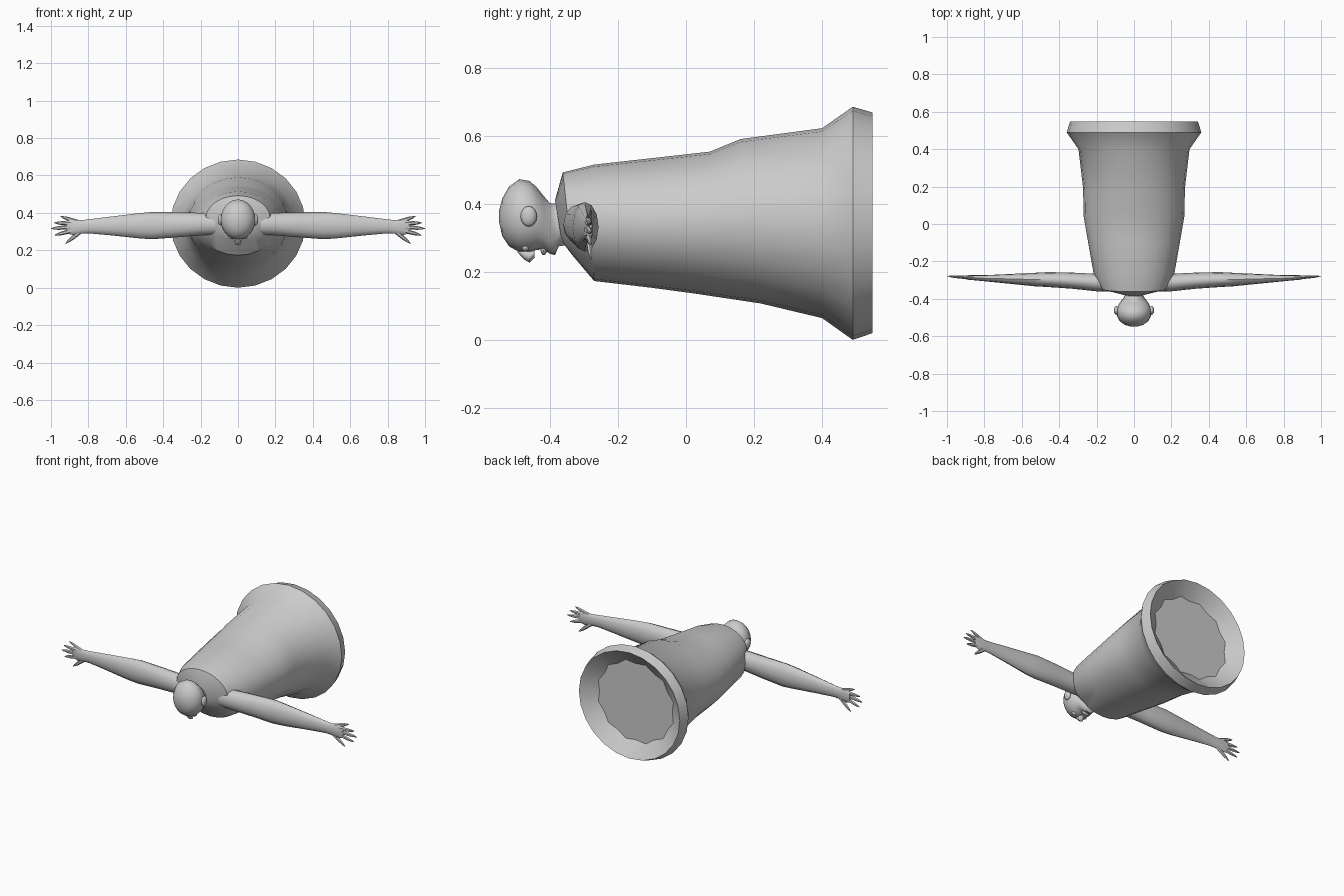
import bpy, bmesh, math
from mathutils import Vector, Matrix

if "Cube" in bpy.data.objects:
    bpy.data.objects.remove(bpy.data.objects["Cube"])

X, Y, Z = Vector((1, 0, 0)), Vector((0, 1, 0)), Vector((0, 0, 1))


def oval(c, u, v, n):
    """Ring of n points round c with half-axes u and v."""
    return [Vector(c) + u * math.cos(2 * math.pi * i / n) + v * math.sin(2 * math.pi * i / n)
            for i in range(n)]


def finish(name, bm, angle=40, mirror=False):
    bmesh.ops.recalc_face_normals(bm, faces=bm.faces)
    me = bpy.data.meshes.new(name)
    bm.to_mesh(me)
    bm.free()
    ob = bpy.data.objects.new(name, me)
    bpy.context.collection.objects.link(ob)
    if mirror:
        ob.modifiers.new("Mirror", 'MIRROR').use_mirror_merge = False
    bpy.ops.object.select_all(action='DESELECT')
    ob.select_set(True)
    bpy.context.view_layer.objects.active = ob
    bpy.ops.object.shade_smooth_by_angle(angle=math.radians(angle))
    return ob


def skin(bm, rings):
    """Bridge rings into a closed, capped tube."""
    vs = [[bm.verts.new(p) for p in r] for r in rings]
    n = len(rings[0])
    for a, b in zip(vs, vs[1:]):
        for i in range(n):
            j = (i + 1) % n
            bm.faces.new((a[i], a[j], b[j], b[i]))
    bm.faces.new(vs[0])
    bm.faces.new(vs[-1])


# robe: (y at back, y at chest, z low, z high, half width)
robe_sections = [
    (-.385, -.365, .29, .41, .06), (-.362, -.335, .25, .492, .172),
    (-.27, -.27, .173, .515, .215), (-.10, -.10, .153, .534, .245),
    (.07, .02, .137, .553, .27), (.16, .22, .107, .59, .272),
    (.40, .40, .064, .622, .297), (.49, .49, 0, .685, .36),
    (.548, .548, .02, .668, .342)]
rings = []
for yt, yb, lo, hi, rx in robe_sections:
    h = (hi - lo) / 2
    rings.append(oval((0, (yt + yb) / 2, (lo + hi) / 2), X * rx,
                      Z * h + Y * (yt - yb) / 2, 24))
# underside of the hem with a zigzag inner edge
centre = Vector((0, .485, .344))
rings.append([centre + (p - Vector((0, .548, .344))) * (.77 if i % 2 else .72)
              for i, p in enumerate(rings[-1])])
for p in rings[-1]:
    p.y = .485
bm = bmesh.new()
skin(bm, rings)
finish("robe", bm, 35)

# head and neck: (y, z low, z high, half width)
bm = bmesh.new()
skin(bm, [oval((0, y, (lo + hi) / 2), X * rx, Z * (hi - lo) / 2, 20) for y, lo, hi, rx in [
    (-.549, .345, .38, .015), (-.54, .305, .415, .048), (-.52, .275, .45, .076),
    (-.49, .258, .472, .092), (-.46, .258, .467, .093), (-.44, .264, .45, .087),
    (-.42, .266, .425, .076), (-.40, .253, .402, .060), (-.385, .249, .40, .05),
    (-.374, .275, .402, .047), (-.34, .28, .41, .055)]])
finish("head", bm, 60)


def blobs(name, items, mirror):
    bm = bmesh.new()
    for c, r in items:
        bmesh.ops.create_uvsphere(bm, u_segments=12, v_segments=8, radius=1,
                                  matrix=Matrix.Translation(c) @ Matrix.Diagonal((*r, 1)))
    finish(name, bm, 60, mirror)


# facial features
blobs("ears", [((.094, -.462, .363), (.014, .024, .03))], True)
blobs("eyes", [((.035, -.472, .272), (.016, .011, .012))], True)
blobs("lips", [((0, -.418, .262), (.026, .009, .013))], False)
bm = bmesh.new()
skin(bm, [oval((0, y, z), X * r, Z * t, 8) for y, z, r, t in [
    (-.495, .265, .008, .008), (-.475, .25, .012, .014),
    (-.46, .245, .019, .018), (-.445, .252, .012, .010)]])
finish("nose", bm, 60)

# arms and palms: (x, y, z, half depth, half height)
bm = bmesh.new()
skin(bm, [oval((x, y, z), Y * a, Z * b, 12) for x, y, z, a, b in [
    (.12, -.312, .34, .05, .058), (.20, -.313, .34, .047, .06),
    (.33, -.303, .336, .043, .067), (.46, -.297, .332, .040, .073),
    (.53, -.297, .331, .036, .067), (.68, -.293, .33, .025, .05),
    (.80, -.29, .328, .016, .037), (.84, -.288, .325, .014, .036),
    (.885, -.286, .324, .012, .042), (.915, -.284, .324, .008, .034)]])
finish("arms", bm, 50, True)

# fingers and thumb: base x, base z, tip x, tip z
bm = bmesh.new()
for bx, bz, tx, tz in [(.86, .352, .948, .381), (.89, .343, .984, .347),
                       (.90, .324, 1.0, .316), (.89, .304, .98, .281),
                       (.84, .302, .922, .236)]:
    a, b = Vector((bx, -.287, bz)), Vector((tx, -.279, tz))
    side = (b - a).cross(Y).normalized()
    skin(bm, [oval(a.lerp(b, t), side * r, Y * r * .75, 6)
              for t, r in [(0, .012), (.6, .010), (.85, .006), (1, .0015)]])
finish("fingers", bm, 50, True)
